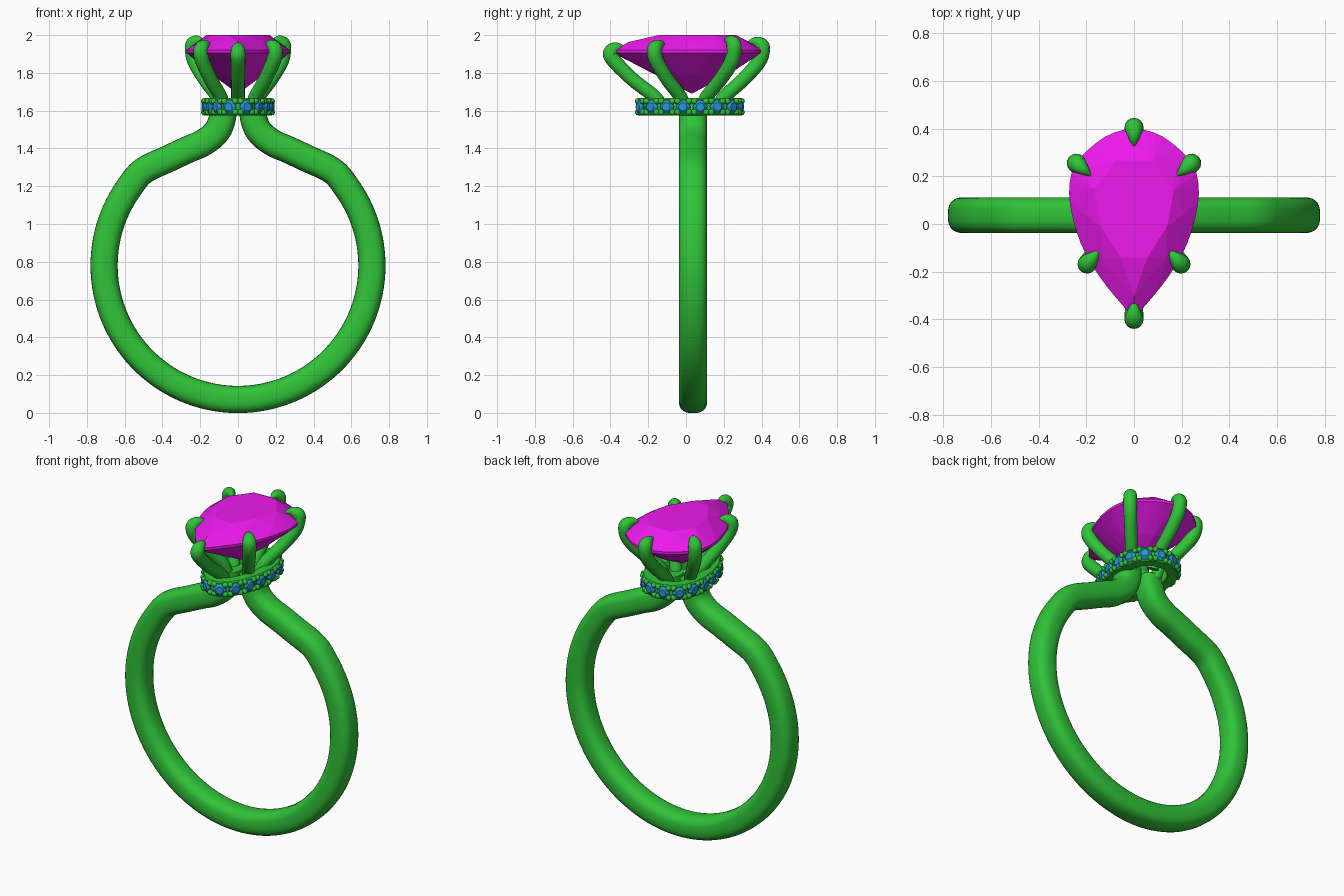
import bpy, bmesh, math
from mathutils import Vector, Matrix

if "Cube" in bpy.data.objects:
    bpy.data.objects.remove(bpy.data.objects["Cube"])


def material(name, rgb):
    m = bpy.data.materials.new(name)
    m.diffuse_color = (*rgb, 1)
    m.use_nodes = True
    m.node_tree.nodes["Principled BSDF"].inputs["Base Color"].default_value = m.diffuse_color
    return m


METAL = material("green_metal", (0.03, 0.55, 0.04))
PINK = material("magenta_stone", (0.85, 0.01, 0.85))
BLUE = material("blue_stone", (0.02, 0.3, 0.65))


def finish(bm, name, mat, smooth=None):
    bmesh.ops.recalc_face_normals(bm, faces=bm.faces[:])
    me = bpy.data.meshes.new(name)
    bm.to_mesh(me)
    bm.free()
    me.materials.append(mat)
    ob = bpy.data.objects.new(name, me)
    bpy.context.collection.objects.link(ob)
    if smooth:
        bpy.ops.object.select_all(action='DESELECT')
        ob.select_set(True)
        bpy.context.view_layer.objects.active = ob
        bpy.ops.object.shade_smooth_by_angle(angle=math.radians(smooth))
    return ob


def spline(pts, steps, closed=False):
    """Catmull-Rom through points of any dimension."""
    pts = [Vector(p) for p in pts]
    n, out = len(pts), []
    get = (lambda i: pts[i % n]) if closed else (lambda i: pts[min(max(i, 0), n - 1)])
    for i in range(n if closed else n - 1):
        a, b, c, d = (get(i + k) for k in (-1, 0, 1, 2))
        for s in range(steps):
            t = s / steps
            out.append(0.5 * (2 * b + (c - a) * t + (2 * a - 5 * b + 4 * c - d) * t * t
                              + (3 * b - a - 3 * c + d) * t ** 3))
    return out if closed else out + [pts[-1]]


def sweep(bm, path, radii, section, side):
    """Sweep a (side, normal) section along a roughly planar path."""
    rings = []
    for i, p in enumerate(path):
        t = (path[min(i + 1, len(path) - 1)] - path[max(i - 1, 0)]).normalized()
        nrm = side.cross(t).normalized()
        rings.append([bm.verts.new(p + (side * u + nrm * v) * radii[i]) for u, v in section])
    m = len(section)
    for a, b in zip(rings, rings[1:]):
        for j in range(m):
            bm.faces.new((a[j], a[(j + 1) % m], b[(j + 1) % m], b[j]))
    bm.faces.new(rings[0])
    bm.faces.new(rings[-1])


def outline(half, n, offset=0.0):
    """Mirror a half outline, then resample evenly: (point, outward normal)."""
    full = half + [(-x, y) for x, y in half[-2:0:-1]]
    c = spline(full, 16, True)
    c.append(c[0])
    lens = [0]
    for a, b in zip(c, c[1:]):
        lens.append(lens[-1] + (b - a).length)
    out, k = [], 0
    for i in range(n):
        s = (i + offset) / n * lens[-1]
        while lens[k + 1] < s:
            k += 1
        d = c[k + 1] - c[k]
        f = (s - lens[k]) / (lens[k + 1] - lens[k])
        out.append((c[k] + d * f, Vector((-d.y, d.x)).normalized()))
    return out


def hull(bm, pts):
    vs = [bm.verts.new(p) for p in pts]
    res = bmesh.ops.convex_hull(bm, input=vs)
    bmesh.ops.delete(bm, geom=[g for g in res["geom_interior"] if isinstance(g, bmesh.types.BMVert)],
                     context='VERTS')


# Band: a circle whose two ends curl up together under the setting
def superellipse(a, b, e, n=28):
    f = lambda v: math.copysign(abs(v) ** (2 / e), v)
    return [(a * f(math.cos(2 * math.pi * i / n)), b * f(math.sin(2 * math.pi * i / n))) for i in range(n)]


BY = 0.037
R, CZ = 0.709, 0.78
right_end = [(0.08, BY, 1.62), (0.083, BY, 1.56), (0.112, BY, 1.49), (0.18, BY, 1.432),
             (0.27, BY, 1.392), (0.37, BY, 1.345)]
arc = [(R * math.cos(a), BY, CZ + R * math.sin(a))
       for a in (math.radians(45 - 270 * i / 30) for i in range(31))]
path = spline(right_end + arc + [(-x, y, z) for x, y, z in right_end[::-1]], 4)
bm = bmesh.new()
sweep(bm, path, [1] * len(path), superellipse(0.075, 0.072, 2.7), Vector((0, 1, 0)))
finish(bm, "band", METAL, 50)

# Pear-shaped centre stone
pear = [(0, 0.40), (0.09, 0.381), (0.165, 0.335), (0.247, 0.25), (0.272, 0.146), (0.258, 0.03),
        (0.213, -0.105), (0.138, -0.23), (0.05, -0.338), (0, -0.385)]
mid = Vector((0, 0.05))


def ring(n, off, scale, z, shift=0.0):
    return [((p - mid) * scale + mid + Vector((0, shift))).to_3d() + Vector((0, 0, z))
            for p, _ in outline(pear, n, off)]


bm = bmesh.new()
hull(bm, ring(48, 0, 1, 1.922) + ring(48, 0, 1, 1.906) + ring(8, 0.5, 0.62, 2.0, 0.02)
     + ring(8, 0, 0.81, 1.964) + ring(16, 0.5, 0.5, 1.789) + [Vector((0, 0.03, 1.69))])
finish(bm, "centre_stone", PINK)

# Hidden halo rail: a channelled ring under the stone
rail = [(0, 0.29), (0.08, 0.272), (0.143, 0.212), (0.173, 0.11), (0.17, 0), (0.138, -0.12),
        (0.09, -0.205), (0.038, -0.244), (0, -0.25)]
profile = [(-0.06, 1.58), (-0.055, 1.575), (0, 1.575), (0.006, 1.582), (0.004, 1.592), (-0.01, 1.6),
           (-0.01, 1.64), (0.004, 1.648), (0.006, 1.66), (0, 1.667), (-0.055, 1.667), (-0.06, 1.66)]
bm = bmesh.new()
loops = [[bm.verts.new(((p + n * o).x, (p + n * o).y, z)) for o, z in profile]
         for p, n in outline(rail, 80)]
m = len(profile)
for i, a in enumerate(loops):
    b = loops[(i + 1) % len(loops)]
    for j in range(m):
        bm.faces.new((a[j], a[(j + 1) % m], b[(j + 1) % m], b[j]))
finish(bm, "halo_rail", METAL, 40)

# Small stones round the rail, with bead pairs between them
COUNT = 16
bm = bmesh.new()
for p, n in outline(rail, COUNT, 0.5):
    out = n.to_3d()
    tan = Vector((-n.y, n.x, 0))
    c = p.to_3d() + Vector((0, 0, 1.62))
    pts = [c - out * 0.03]
    for r, d in ((0.039, 0.0), (0.039, 0.004), (0.023, 0.017)):
        for k in range(8):
            a = math.pi / 4 * k
            pts.append(c + out * d + tan * r * math.cos(a) + Vector((0, 0, r * math.sin(a))))
    hull(bm, pts)
finish(bm, "halo_stones", BLUE)

bm = bmesh.new()
for p, n in outline(rail, COUNT):
    tan = Vector((-n.y, n.x))
    for z in (1.592, 1.65):
        for s in (-0.014, 0.014):
            q = p + n * 0.004 + tan * s
            bmesh.ops.create_icosphere(bm, subdivisions=2, radius=0.017,
                                       matrix=Matrix.Translation((q.x, q.y, z)))
finish(bm, "halo_beads", METAL, 60)

# Claw prongs: (shoulder xy, base xy, top height)
circle = [(math.cos(math.pi * i / 8), math.sin(math.pi * i / 8)) for i in range(16)]
prongs = [("front_prong", (0, -0.40), (0, -0.15), 1.958), ("back_prong", (0, 0.405), (0, 0.19), 1.988)]
for s, side_name in ((-1, "left"), (1, "right")):
    prongs.append((side_name + "_back_prong", (s * 0.242, 0.255), (s * 0.10, 0.10), 1.995))
    prongs.append((side_name + "_front_prong", (s * 0.197, -0.168), (s * 0.085, -0.02), 1.972))
for name, top, base, h in prongs:
    t, b = Vector(top), Vector(base)
    inward = (mid - t).normalized()
    d = (t - b)

    def at(xy, z, r):
        return (xy.x, xy.y, z, r)

    keys = [at(b - d * 0.12, 1.60, 0.034), at(b + d * 0.05, 1.67, 0.036), at(b + d * 0.53, 1.765, 0.037),
            at(b + d * 0.91, 1.86, 0.039), at(t, h - 0.058, 0.04), at(t + inward * 0.016, h - 0.033, 0.036),
            at(t + inward * 0.045, h - 0.022, 0.023), at(t + inward * 0.078, h - 0.026, 0.005)]
    pts = spline([Vector(k) for k in keys], 5)
    bm = bmesh.new()
    side = Vector((-inward.y, inward.x, 0))
    sweep(bm, [Vector(p[:3]) for p in pts], [p[3] for p in pts], circle, side)
    finish(bm, name, METAL, 60)
